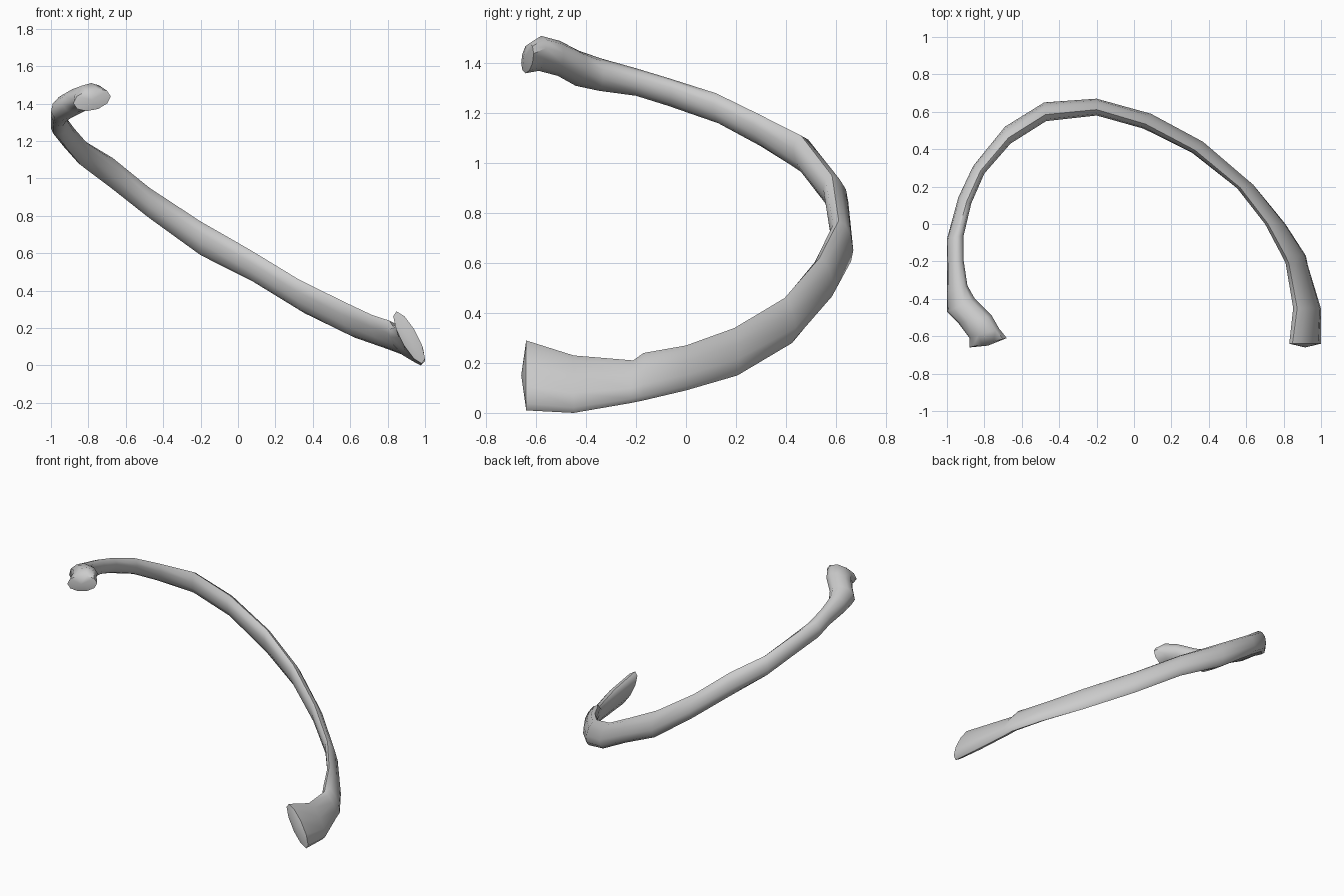
import bpy
import bmesh
import math
from mathutils import Vector

default_cube = bpy.data.objects.get("Cube")
if default_cube:
    bpy.data.objects.remove(default_cube, do_unlink=True)

# One plain bone-grey material
bone = bpy.data.materials.new("bone grey")
bone.use_nodes = True
bone.diffuse_color = (0.6, 0.6, 0.6, 1)
bone.node_tree.nodes["Principled BSDF"].inputs["Base Color"].default_value = bone.diffuse_color

SIDES = 10

# Stations from the knobbed head to the broad front end:
# outer x, outer y, inner x, inner y, top z, bottom z, inward lean of the top edge
STATIONS = [
    (-.88, -.66, -.68, -.61, 1.48, 1.36, .3),
    (-.88, -.61, -.72, -.56, 1.51, 1.37, .2),
    (-.94, -.53, -.76, -.49, 1.49, 1.35, .2),
    (-1, -.47, -.85, -.4, 1.45, 1.31, .2),
    (-1, -.36, -.89, -.33, 1.42, 1.29, .2),
    (-1, -.2, -.91, -.2, 1.38, 1.27, .2),
    (-1, -.08, -.91, -.06, 1.34, 1.23, .2),
    (-.94, .14, -.87, .11, 1.28, 1.16, .3),
    (-.86, .31, -.8, .27, 1.2, 1.07, .3),
    (-.69, .52, -.66, .43, 1.11, .95, .3),
    (-.48, .65, -.47, .55, .95, .79, .3),
    (-.2, .67, -.2, .58, .77, .59, .3),
    (.09, .59, .05, .51, .62, .45, .4),
    (.37, .44, .31, .38, .46, .28, .5),
    (.64, .21, .55, .19, .34, .15, .6),
    (.81, 0, .7, 0, .27, .09, .7),
    (.92, -.17, .79, -.17, .24, .05, .7),
    (.93, -.22, .81, -.21, .21, .04, .7),
    (1, -.45, .85, -.45, .23, 0, .7),
    (1, -.64, .83, -.64, .29, .01, .8),
]


def make_ring(bm, station):
    """Add one leaning oval cross-section and return its vertices."""
    ox, oy, ix, iy, top, bottom, lean = station
    outer, inner = Vector((ox, oy, 0)), Vector((ix, iy, 0))
    centre = (outer + inner) / 2
    centre.z = (top + bottom) / 2
    across = (outer - inner) / 2
    half_height = (top - bottom) / 2
    thickness = math.sqrt(1 - lean * lean)
    ring = []
    for i in range(SIDES):
        angle = math.tau * (i + 0.5) / SIDES
        c, s = math.cos(angle), math.sin(angle)
        # Stretch so that the corners reach the full height
        s /= math.sin(math.tau * (SIDES // 4 + 0.5) / SIDES)
        offset = across * (thickness * c - lean * s)
        ring.append(bm.verts.new(centre + offset + Vector((0, 0, half_height * s))))
    return ring


def close_end(bm, ring, bulge):
    """Close a ring with a slightly domed fan of faces."""
    middle = sum((v.co for v in ring), Vector()) / len(ring)
    tip = bm.verts.new(middle + Vector((0, -bulge, 0)))
    for i, vert in enumerate(ring):
        bm.faces.new((vert, ring[(i + 1) % SIDES], tip))


# Curved shaft lofted through all the stations
bm = bmesh.new()
rings = [make_ring(bm, station) for station in STATIONS]
for first, second in zip(rings, rings[1:]):
    for i in range(SIDES):
        j = (i + 1) % SIDES
        bm.faces.new((first[i], first[j], second[j], second[i]))
close_end(bm, rings[0], 0.015)
close_end(bm, rings[-1], 0.02)
bmesh.ops.recalc_face_normals(bm, faces=bm.faces[:])

mesh = bpy.data.meshes.new("rib_bone")
bm.to_mesh(mesh)
bm.free()
mesh.materials.append(bone)
rib = bpy.data.objects.new("rib_bone", mesh)
bpy.context.collection.objects.link(rib)

# Smooth sides with crisp end rims
bpy.ops.object.select_all(action="DESELECT")
rib.select_set(True)
bpy.context.view_layer.objects.active = rib
bpy.ops.object.shade_smooth_by_angle(angle=math.radians(50))
